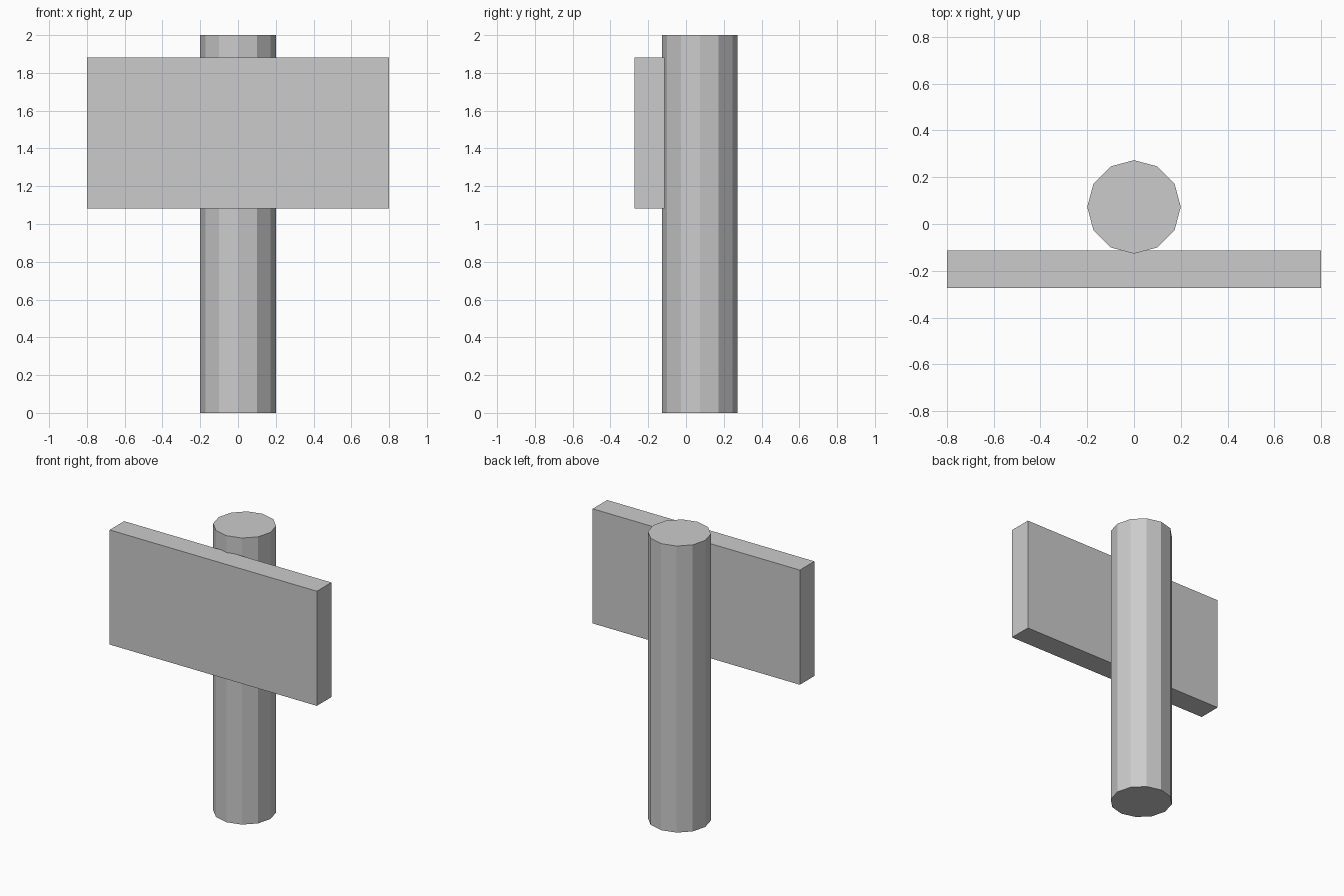
import bpy

if "Cube" in bpy.data.objects:
    bpy.data.objects.remove(bpy.data.objects["Cube"])

# Twelve-sided post
bpy.ops.mesh.primitive_cylinder_add(vertices=12, radius=0.2, depth=2.0,
                                    location=(0, 0.073, 1.0))
bpy.context.object.name = "post"

# Flat board fixed to the front of the post, slightly sunk into it
bpy.ops.mesh.primitive_cube_add(size=1, location=(0, -0.193, 1.482))
board = bpy.context.object
board.name = "sign_board"
board.scale = (1.6, 0.16, 0.8)
bpy.ops.object.transform_apply(location=False, rotation=False, scale=True)
